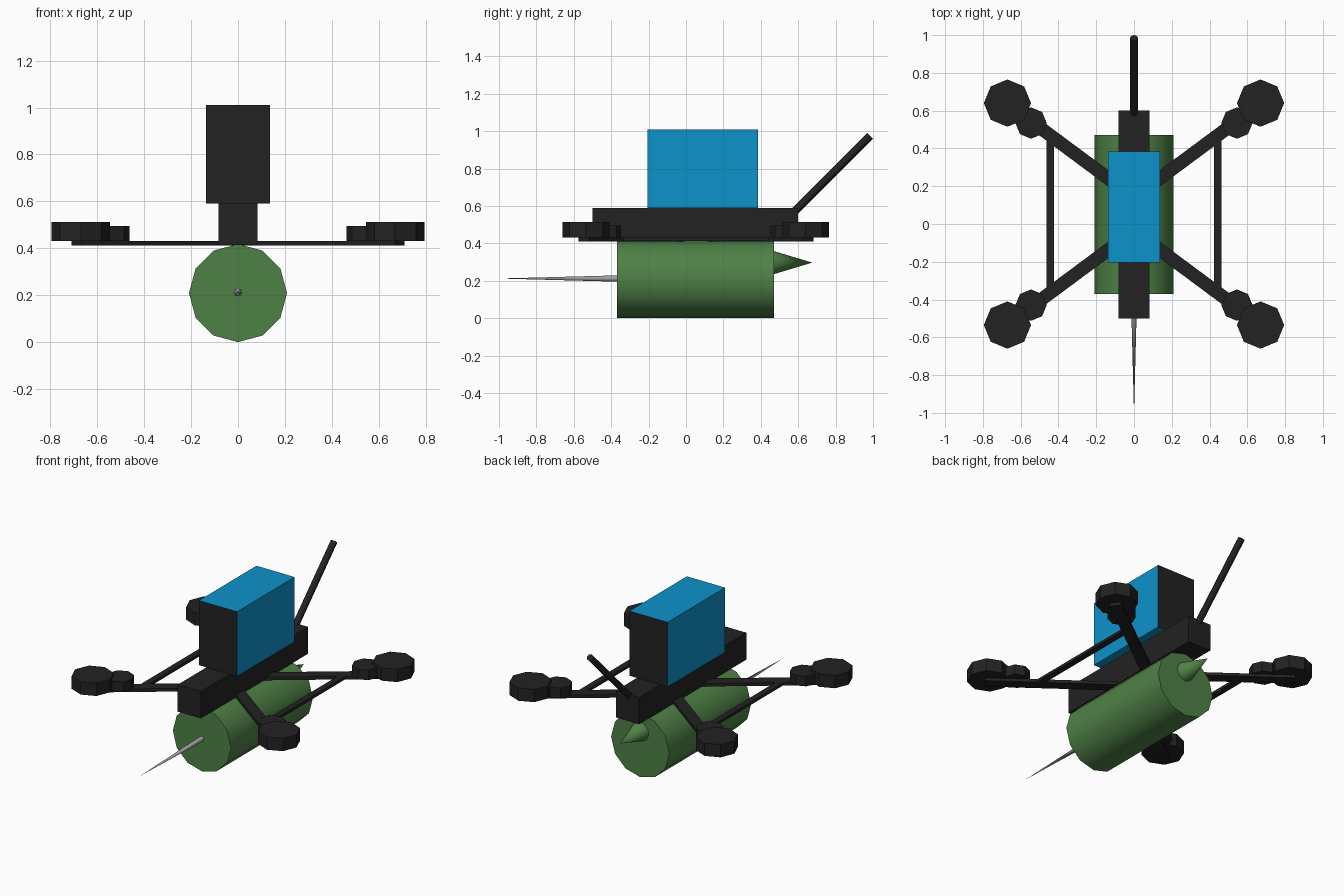
import bpy
import math
from mathutils import Vector

cube = bpy.data.objects.get("Cube")
if cube:
    bpy.data.objects.remove(cube, do_unlink=True)


def material(name, r, g, b):
    m = bpy.data.materials.new(name)
    m.use_nodes = True
    m.diffuse_color = (r, g, b, 1)
    m.node_tree.nodes["Principled BSDF"].inputs["Base Color"].default_value = (r, g, b, 1)
    return m


black = material("black", 0.016, 0.016, 0.016)
blue = material("blue", 0.004, 0.29, 0.60)
green = material("green", 0.078, 0.22, 0.062)
grey = material("grey", 0.35, 0.35, 0.35)


def finish(name, mat):
    ob = bpy.context.object
    ob.name = name
    ob.data.materials.append(mat)
    return ob


def box(name, mat, size, centre, turn=0):
    bpy.ops.mesh.primitive_cube_add(size=1, location=centre, rotation=(0, 0, turn))
    ob = finish(name, mat)
    ob.scale = size
    bpy.ops.object.transform_apply(location=False, rotation=False, scale=True)
    return ob


def tube(name, mat, start, end, r1, r2, sides, smooth=False):
    """Cylinder or cone running from start to end."""
    a, b = Vector(start), Vector(end)
    bpy.ops.mesh.primitive_cone_add(vertices=sides, radius1=r1, radius2=r2,
                                    depth=(b - a).length, location=(a + b) / 2)
    ob = finish(name, mat)
    ob.rotation_euler = (b - a).to_track_quat('Z', 'Y').to_euler()
    if smooth:
        bpy.ops.object.shade_smooth_by_angle(angle=math.radians(50))
    return ob


# Frame body and battery (black ends, blue elsewhere)
box("body", black, (0.166, 1.1, 0.175), (0, 0.05, 0.5025))
battery = box("battery", blue, (0.274, 0.59, 0.42), (0, 0.09, 0.80))
battery.data.materials.append(black)
for face in battery.data.polygons:
    if abs(face.normal.y) > 0.5:
        face.material_index = 1

# Slung canister with front needle and rear cone
tube("canister", green, (0, -0.37, 0.209), (0, 0.47, 0.209), 0.209, 0.209, 12, True)
tube("needle", grey, (0, -0.36, 0.212), (0, -1.0, 0.212), 0.017, 0, 8, True)
tube("rear_cone", green, (0, 0.465, 0.297), (0, 0.675, 0.297), 0.063, 0, 12, True)

# Slanted antenna
tube("antenna", black, (0, 0.57, 0.56), (0, 0.985, 0.975), 0.021, 0.021, 8, True)

# Arms, motors and side rods
MID = 0.0525
for sx, side in ((1, "left"), (-1, "right")):
    for sy, end in ((1, "rear"), (-1, "front")):
        tag = f"_{end}_{side}"
        a = Vector((0, MID + sy * 0.088, 0.421))
        b = Vector((sx * 0.69, MID + sy * 0.60, 0.421))
        d = b - a
        box("arm" + tag, black, (d.length, 0.07, 0.02), (a + b) / 2, math.atan2(d.y, d.x))
        for name, x, y, r, top in (("motor", 0.67, 0.5875, 0.125, 0.513),
                                   ("joint", 0.545, 0.482, 0.083, 0.495)):
            px, py = sx * x, MID + sy * y
            tube(name + tag, black, (px, py, 0.43), (px, py, top), r, r, 8)
    box("side_rod_" + side, black, (0.04, 0.84, 0.018), (sx * 0.443, MID, 0.421))
